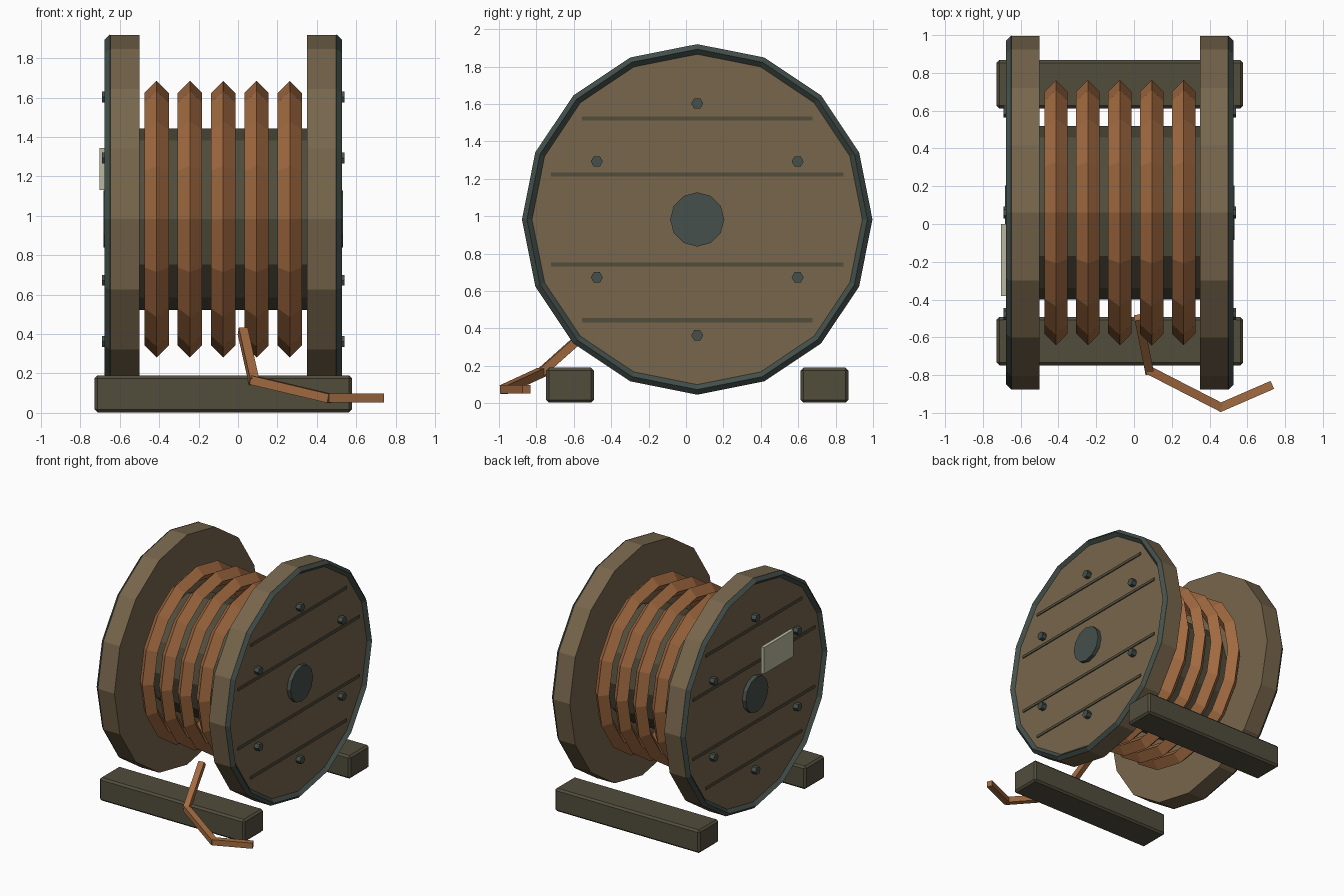
import bpy, bmesh, math
from mathutils import Vector, Matrix

if "Cube" in bpy.data.objects:
    bpy.data.objects.remove(bpy.data.objects["Cube"])

CX, CY, CZ = -0.075, 0.06, 0.983   # reel centre


def mat(name, rgb):
    m = bpy.data.materials.new(name)
    m.diffuse_color = (*rgb, 1)
    m.use_nodes = True
    m.node_tree.nodes["Principled BSDF"].inputs["Base Color"].default_value = m.diffuse_color
    return m


WOOD = mat("wood", (0.185, 0.132, 0.072))
DARK = mat("dark_wood", (0.083, 0.075, 0.046))
METAL = mat("dark_metal", (0.058, 0.08, 0.07))
ROPE = mat("copper_cable", (0.36, 0.145, 0.052))
PLATE = mat("pale_plate", (0.48, 0.48, 0.35))


def finish(name, bm, m):
    bmesh.ops.recalc_face_normals(bm, faces=bm.faces)
    me = bpy.data.meshes.new(name)
    bm.to_mesh(me)
    bm.free()
    me.materials.append(m)
    ob = bpy.data.objects.new(name, me)
    bpy.context.collection.objects.link(ob)
    return ob


def lathe(name, profile, n, m, y=CY, z=CZ, ring=False):
    """Spin (x, radius) points about an x-parallel axis; ring closes the profile."""
    bm = bmesh.new()
    loops = []
    for x, r in profile:
        loops.append([bm.verts.new((x, y + r * math.cos(2 * math.pi * i / n),
                                    z + r * math.sin(2 * math.pi * i / n))) for i in range(n)])
    pairs = list(zip(loops, loops[1:]))
    if ring:
        pairs.append((loops[-1], loops[0]))
    else:
        bm.faces.new(loops[0])
        bm.faces.new(loops[-1])
    for a, b in pairs:
        for i in range(n):
            j = (i + 1) % n
            bm.faces.new((a[i], a[j], b[j], b[i]))
    return finish(name, bm, m)


def diamond(x, R, r):
    return [(x, R + r), (x + r, R), (x, R - r), (x - r, R)]


def box(name, lo, hi, m, bevel=0):
    bm = bmesh.new()
    lo, hi = Vector(lo), Vector(hi)
    bmesh.ops.create_cube(bm, size=1, matrix=Matrix.Translation((lo + hi) / 2)
                          @ Matrix.Diagonal((*(hi - lo), 1)))
    if bevel:
        bmesh.ops.bevel(bm, geom=bm.edges[:], offset=bevel, segments=1, affect='EDGES')
    return finish(name, bm, m)


# Drum core
lathe("drum_core", [(CX - 0.45, 0.46), (CX + 0.45, 0.46)], 12, DARK)

# Cable coils
for i in range(5):
    lathe(f"cable_coil_{i + 1}", diamond(CX + (i - 2) * 0.169, 0.64, 0.062), 16, ROPE, ring=True)

# Both flanges with rim, hub, bolts and plank seams
for side, s in (("left", -1), ("right", 1)):
    X = lambda d: CX + s * d
    lathe(f"{side}_flange", [(X(0.425), 0.935), (X(0.575), 0.935)], 16, WOOD)
    lathe(f"{side}_rim", diamond(X(0.575), 0.91, 0.027), 16, METAL, ring=True)
    lathe(f"{side}_hub", [(X(0.56), 0.145), (X(0.607), 0.145)], 12, METAL)
    for k in range(6):
        a = math.radians(30 + 60 * k)
        lathe(f"{side}_bolt_{k + 1}", [(X(0.56), 0.032), (X(0.615), 0.032)], 6, METAL,
              CY + 0.62 * math.cos(a), CZ + 0.62 * math.sin(a))
    for k, (dz, half) in enumerate(((0.539, 0.617), (0.241, 0.783),
                                    (-0.241, 0.783), (-0.539, 0.617))):
        xs = sorted((X(0.565), X(0.583)))
        box(f"{side}_plank_seam_{k + 1}", (xs[0], CY - half, CZ + dz - 0.011),
            (xs[1], CY + half, CZ + dz + 0.011), DARK)

# Blank plate on the left flange
box("label_plate", (-0.703, -0.38, 1.13), (-0.675, 0.0, 1.345), PLATE)

# Ground skids
for name, s in (("front_skid", -1), ("back_skid", 1)):
    y = CY + s * 0.68
    box(name, (CX - 0.653, y - 0.128, 0.003), (CX + 0.653, y + 0.128, 0.19), DARK, 0.015)

# Loose cable end: square bars along a path
path = [Vector(p) for p in ((0.025, -0.5, 0.41), (0.08, -0.775, 0.165),
                            (0.46, -0.97, 0.075), (0.725, -0.855, 0.075))]
for i, (a, b) in enumerate(zip(path, path[1:])):
    d = b - a
    ob = box(f"loose_cable_{i + 1}", (-d.length / 2 - 0.008, -0.023, -0.023),
             (d.length / 2 + 0.008, 0.023, 0.023), ROPE)
    ob.matrix_world = Matrix.Translation((a + b) / 2) @ d.to_track_quat('X', 'Z').to_matrix().to_4x4()
